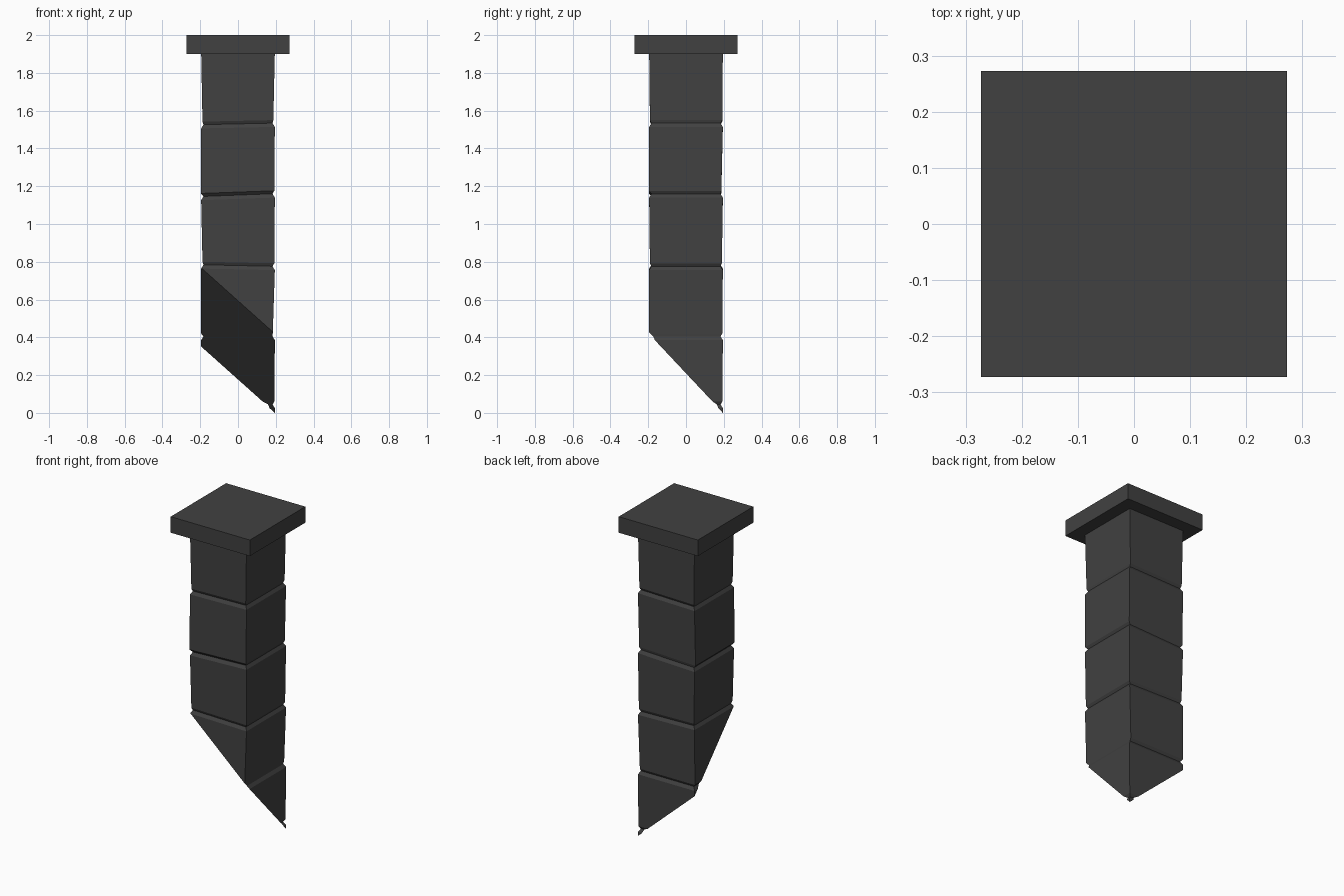
import bpy, bmesh
from mathutils import Vector

cube = bpy.data.objects.get("Cube")
if cube:
    bpy.data.objects.remove(cube, do_unlink=True)

stone = bpy.data.materials.new("dark_grey_stone")
stone.use_nodes = True
colour = (0.053, 0.053, 0.053, 1)
stone.diffuse_color = colour
stone.node_tree.nodes["Principled BSDF"].inputs["Base Color"].default_value = colour


def finish(bm, name):
    bmesh.ops.recalc_face_normals(bm, faces=bm.faces)
    mesh = bpy.data.meshes.new(name)
    bm.to_mesh(mesh)
    bm.free()
    mesh.materials.append(stone)
    obj = bpy.data.objects.new(name, mesh)
    bpy.context.collection.objects.link(obj)
    return obj


def ring(bm, z, x0, x1, y0, y1, tilt):
    """Four corners of a cross-section, raised by tilt towards +x."""
    corners = ((x0, y0, -1), (x1, y0, 1), (x1, y1, 1), (x0, y1, -1))
    return [bm.verts.new((x, y, z + s * tilt)) for x, y, s in corners]


# Flat square cap
bm = bmesh.new()
bmesh.ops.create_cube(bm, size=1)
bmesh.ops.scale(bm, vec=(0.546, 0.546, 0.1), verts=bm.verts)
bmesh.ops.translate(bm, vec=(0, 0, 1.95), verts=bm.verts)
finish(bm, "pillar_cap")

# Shaft: uneven stacked blocks; each has its groove height, tilt and lower outline
W = 0.195
blocks = [
    (1.53, 0.004, (-0.188, 0.187, -0.191, 0.192)),
    (1.153, 0.007, (-0.197, 0.192, -0.197, 0.187)),
    (0.78, -0.004, (-0.188, 0.192, -0.191, 0.190)),
    (0.405, 0.0, (-0.196, 0.184, -0.197, 0.192)),
    (0.045, 0.0, (-0.195, 0.193, -0.195, 0.193)),
]
bm = bmesh.new()
rings = [ring(bm, 1.91, -W, W, -W, W, 0)]
for z, tilt, outline in blocks:
    rings.append(ring(bm, z + 0.016, *outline, tilt))
    rings.append(ring(bm, z, -0.183, 0.183, -0.183, 0.183, tilt))
    rings.append(ring(bm, z - 0.02, -W, W, -W, W, tilt))
rings.append(ring(bm, -0.2, -W, W, -W, W, 0))

bm.faces.new(rings[0])
bm.faces.new(rings[-1])
for a, b in zip(rings, rings[1:]):
    for i in range(4):
        j = (i + 1) % 4
        bm.faces.new((a[i], a[j], b[j], b[i]))
bmesh.ops.recalc_face_normals(bm, faces=bm.faces)

# Slanted break that leaves one pointed corner at the bottom
cut = bmesh.ops.bisect_plane(
    bm, geom=bm.verts[:] + bm.edges[:] + bm.faces[:],
    plane_co=Vector((W, W, 0)), plane_no=Vector((0.9, 1.07, 1)),
    clear_inner=True)
edges = [e for e in cut["geom_cut"] if isinstance(e, bmesh.types.BMEdge)]
bmesh.ops.triangle_fill(bm, edges=edges, use_beauty=True, use_dissolve=True)
finish(bm, "broken_shaft")
